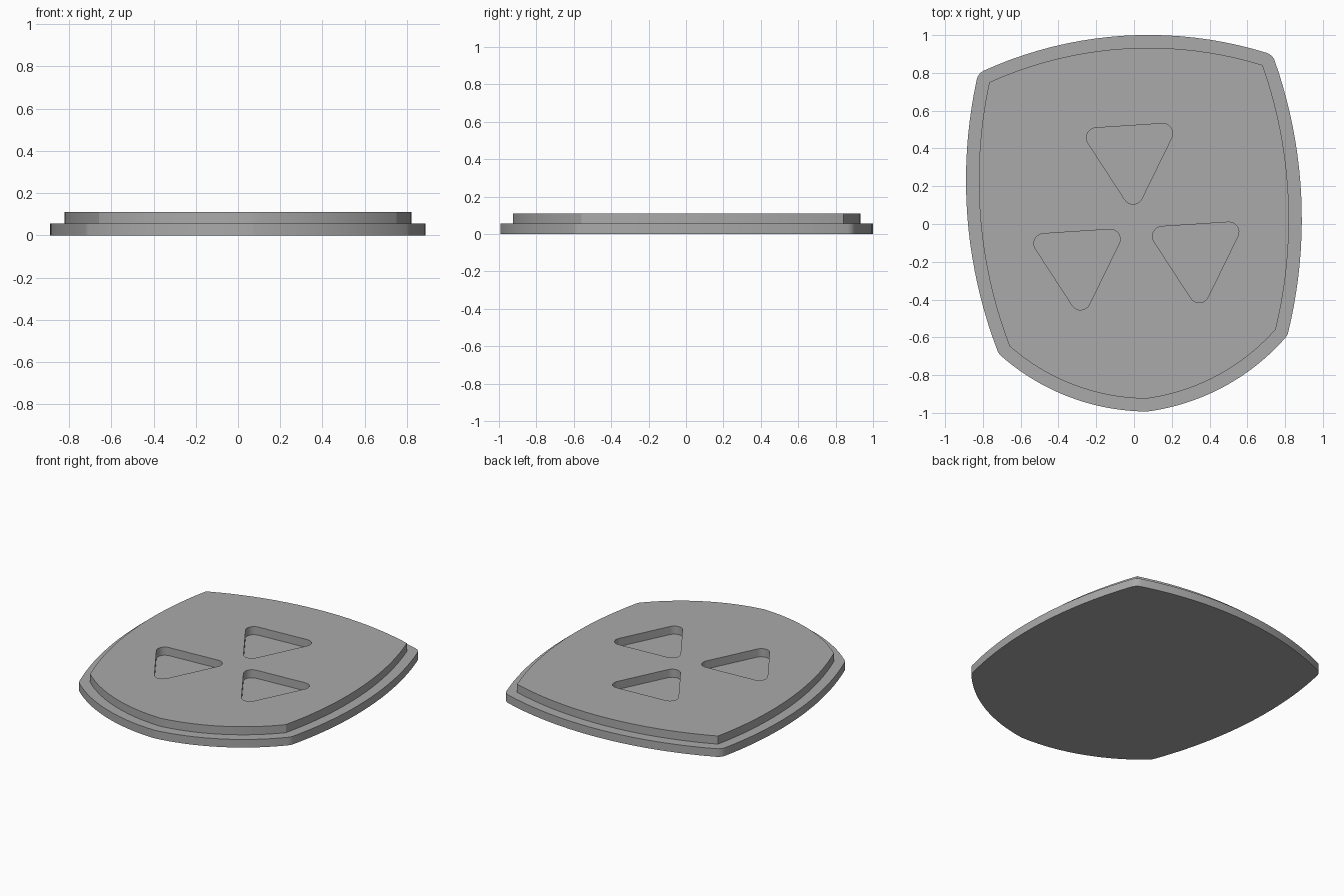
import bpy, bmesh
from math import radians, sin, cos, atan2, asin, pi
from mathutils import Vector, Matrix

cube = bpy.data.objects.get("Cube")
if cube:
    bpy.data.objects.remove(cube, do_unlink=True)

grey = bpy.data.materials.new("light grey")
grey.use_nodes = True
colour = (0.4, 0.4, 0.4, 1)
grey.diffuse_color = colour
grey.node_tree.nodes["Principled BSDF"].inputs["Base Color"].default_value = colour

STEP = 0.055      # thickness of each layer
RIM = 0.068       # how far the base reaches past the raised plate
TILT = Matrix.Rotation(radians(3.6), 2)


def arc_edge(a, b, bulge, steps=20):
    """Points and outward normals along a bulging edge, clockwise from a to b."""
    a, b = Vector(a), Vector(b)
    along = (b - a).normalized()
    out = Vector((-along.y, along.x))
    half = (b - a).length / 2
    radius = (half * half + bulge * bulge) / (2 * bulge)
    centre = (a + b) / 2 - out * (radius - bulge)
    sweep = asin(half / radius)
    result = []
    for i in range(steps + 1):
        t = sweep * (2 * i / steps - 1)
        n = out * cos(t) + along * sin(t)
        result.append((centre + n * radius, n))
    return result


def rounded_outline(edges, offset, steps=5):
    """Offset a ring of edges outward, joining them with round corners."""
    pts = []
    for i, edge in enumerate(edges):
        pts += [p + n * offset for p, n in edge]
        if offset:
            corner, n0 = edge[-1]
            n1 = edges[(i + 1) % len(edges)][0][1]
            turn = (atan2(n0.y, n0.x) - atan2(n1.y, n1.x)) % (2 * pi)
            for k in range(1, steps):
                pts.append(corner + Matrix.Rotation(-turn * k / steps, 2) @ n0 * offset)
    return pts


def plate(name, loops, z):
    """Fill nested outlines and extrude them into a flat slab."""
    bm = bmesh.new()
    for loop in loops:
        verts = [bm.verts.new((p.x, p.y, z)) for p in loop]
        for i, v in enumerate(verts):
            bm.edges.new((verts[i - 1], v))
    bmesh.ops.remove_doubles(bm, verts=bm.verts, dist=0.0005)
    bmesh.ops.triangle_fill(bm, edges=bm.edges, use_beauty=True, normal=(0, 0, 1))
    top = bmesh.ops.extrude_face_region(bm, geom=bm.faces[:], use_keep_orig=True)["geom"]
    bmesh.ops.translate(bm, vec=(0, 0, STEP),
                        verts=[g for g in top if isinstance(g, bmesh.types.BMVert)])
    bmesh.ops.recalc_face_normals(bm, faces=bm.faces)
    mesh = bpy.data.meshes.new(name)
    bm.to_mesh(mesh)
    bm.free()
    mesh.materials.append(grey)
    obj = bpy.data.objects.new(name, mesh)
    bpy.context.collection.objects.link(obj)
    bpy.ops.object.select_all(action='DESELECT')
    obj.select_set(True)
    bpy.context.view_layer.objects.active = obj
    bpy.ops.object.shade_smooth_by_angle(angle=radians(20))


# Shield outline: symmetric corners joined by bulging edges, slightly tilted
shoulder, hip, tip = (0.725, 0.797), (0.706, -0.604), (0, -0.927)
flip = lambda p: (-p[0], p[1])
shield = [arc_edge(flip(shoulder), shoulder, 0.133),
          arc_edge(shoulder, hip, 0.102),
          arc_edge(hip, tip, 0.07),
          arc_edge(tip, flip(hip), 0.07),
          arc_edge(flip(hip), flip(shoulder), 0.102)]
place = lambda pts: [TILT @ (p + Vector((0.0075, 0))) for p in pts]

# Rounded triangular recesses
corners = [Vector(c) for c in ((-0.2, 0.457), (0.153, 0.48), (-0.005, 0.157))]
triangle = []
for i, a in enumerate(corners):
    b = corners[(i + 1) % 3]
    d = (b - a).normalized()
    n = Vector((-d.y, d.x))
    triangle.append([(a, n), (b, n)])
recess = rounded_outline(triangle, 0.052, 8)
shifts = [Vector(s) for s in ((0, 0), (-0.278, -0.56), (0.35, -0.522))]
recesses = [[p + s for p in recess] for s in shifts]

plate("base_plate", [place(rounded_outline(shield, RIM))], 0)
plate("raised_plate", [place(rounded_outline(shield, 0))] + recesses, STEP)
